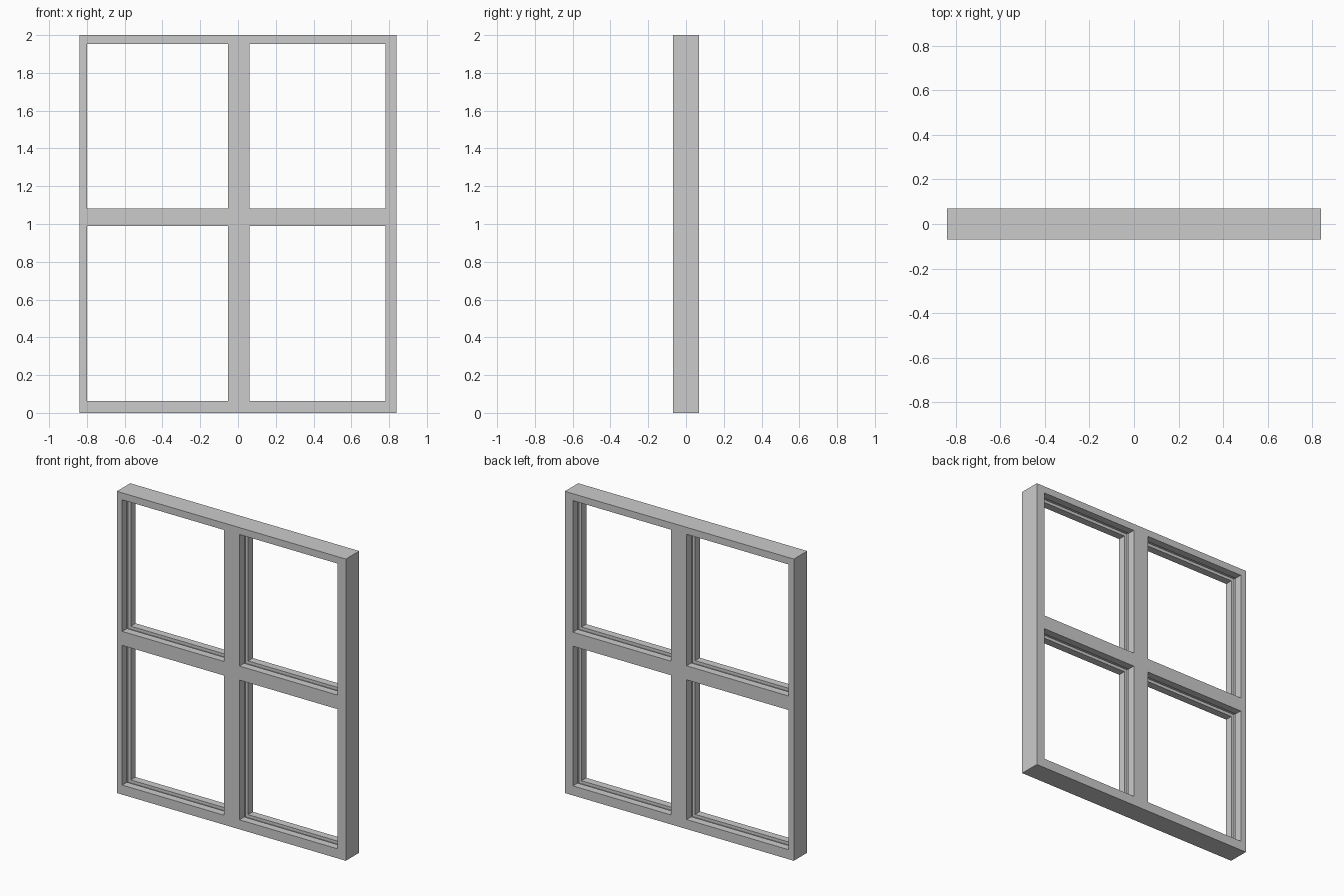
import bpy, bmesh

if "Cube" in bpy.data.objects:
    bpy.data.objects.remove(bpy.data.objects["Cube"])

# Frame layout: bar edges alternate solid / opening along each axis
XS = [-0.84, -0.80, -0.053, 0.06, 0.78, 0.84]
ZS = [0.0, 0.063, 0.989, 1.082, 1.954, 2.0]
HALF = 0.07          # half thickness of the frame
SLOT = 0.02          # half width of the glazing groove
DEPTH = 0.02         # how far the groove is cut into the bars

bm = bmesh.new()


def face(*points):
    bm.faces.new([bm.verts.new(p) for p in points])


def rect(x0, x1, z0, z1, y, grow=0.0):
    return [(x0 - grow, y, z0 - grow), (x1 + grow, y, z0 - grow),
            (x1 + grow, y, z1 + grow), (x0 - grow, y, z1 + grow)]


def bridge(a, b):
    for k in range(4):
        n = (k + 1) % 4
        face(a[k], a[n], b[n], b[k])


# Section through an opening's lining: (depth into bar, y)
LINING = [(0, -HALF), (0, -SLOT), (DEPTH, -SLOT),
          (DEPTH, SLOT), (0, SLOT), (0, HALF)]

for i in range(5):
    for j in range(5):
        cell = (XS[i], XS[i + 1], ZS[j], ZS[j + 1])
        if i % 2 and j % 2:
            # Grooved lining around each pane opening
            loops = [rect(*cell, y, grow) for grow, y in LINING]
            for a, b in zip(loops, loops[1:]):
                bridge(a, b)
        else:
            # Front and back faces of the bars
            face(*rect(*cell, -HALF))
            face(*rect(*cell, HALF))

# Outer edges: jamb sides, head and sill
for x in (XS[0], XS[-1]):
    for a, b in zip(ZS, ZS[1:]):
        face((x, -HALF, a), (x, HALF, a), (x, HALF, b), (x, -HALF, b))
for z in (ZS[0], ZS[-1]):
    for a, b in zip(XS, XS[1:]):
        face((a, -HALF, z), (b, -HALF, z), (b, HALF, z), (a, HALF, z))

# Weld into one closed solid
bmesh.ops.remove_doubles(bm, verts=bm.verts[:], dist=1e-5)
bmesh.ops.recalc_face_normals(bm, faces=bm.faces[:])

mesh = bpy.data.meshes.new("window_frame")
bm.to_mesh(mesh)
bm.free()
bpy.context.collection.objects.link(bpy.data.objects.new("window_frame", mesh))
